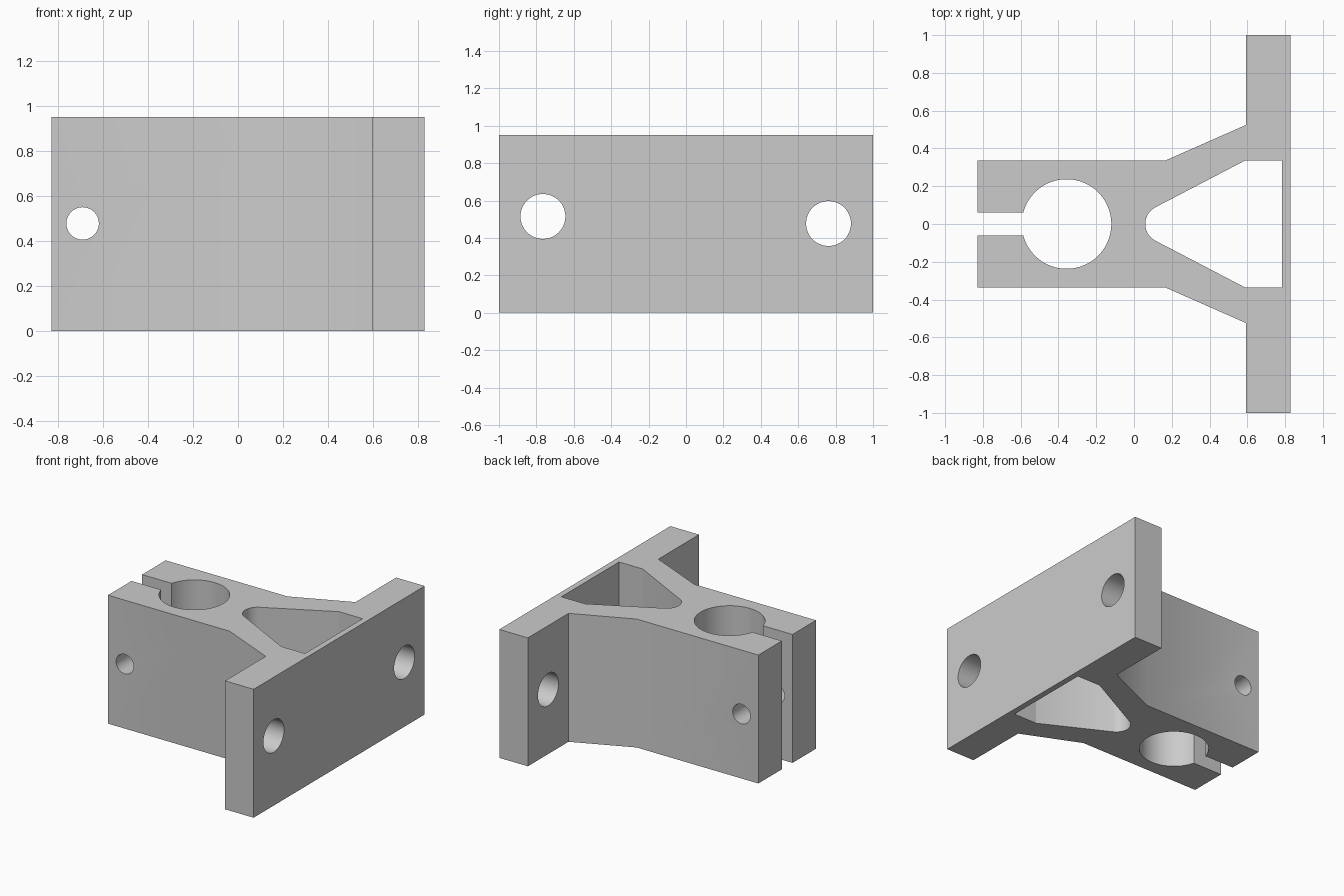
import bpy, bmesh
from math import sin, cos, pi, radians, atan2, asin
from mathutils import Matrix

cube = bpy.data.objects.get("Cube")
if cube:
    bpy.data.objects.remove(cube, do_unlink=True)

H = 0.95                      # height of the bracket
grey = bpy.data.materials.new("light grey")
grey.use_nodes = True
colour = (0.6, 0.6, 0.6, 1)
grey.diffuse_color = colour
grey.node_tree.nodes["Principled BSDF"].inputs["Base Color"].default_value = colour


def finish(name, bm):
    bmesh.ops.recalc_face_normals(bm, faces=bm.faces)
    mesh = bpy.data.meshes.new(name)
    bm.to_mesh(mesh)
    bm.free()
    mesh.materials.append(grey)
    obj = bpy.data.objects.new(name, mesh)
    bpy.context.collection.objects.link(obj)
    return obj


def prism(name, outline, z0, z1):
    bm = bmesh.new()
    face = bm.faces.new([bm.verts.new((x, y, z0)) for x, y in outline])
    new = bmesh.ops.extrude_face_region(bm, geom=[face])["geom"]
    verts = [v for v in new if isinstance(v, bmesh.types.BMVert)]
    bmesh.ops.translate(bm, verts=verts, vec=(0, 0, z1 - z0))
    return finish(name, bm)


def drill(name, centre, radius, depth, axis):
    bm = bmesh.new()
    turn = Matrix.Rotation(pi / 2, 4, "Y" if axis == "X" else "X")
    bmesh.ops.create_cone(bm, cap_ends=True, segments=64, radius1=radius, radius2=radius,
                          depth=depth, matrix=Matrix.Translation(centre) @ turn)
    return finish(name, bm)


def arc(cx, r, a0, a1, n):
    return [(cx + r * cos(a0 + (a1 - a0) * i / n), r * sin(a0 + (a1 - a0) * i / n))
            for i in range(n + 1)]


def mirrored(half):
    """Close a half outline (y > 0) with its reflection."""
    return half + [(x, -y) for x, y in reversed(half) if abs(y) > 1e-5]


# Bracket outline: flange, flared web, clamp arm, slot and round bore
bore_r, slot = 0.237, 0.062
half = [(0.828, 1), (0.594, 1), (0.594, 0.525), (0.168, 0.337), (-0.828, 0.337), (-0.828, slot)]
half += arc(-0.357, bore_r, pi - asin(slot / bore_r), 0, 36)
bracket = prism("clamp_bracket", mirrored(half), 0, H)

# Triangular window with a rounded nose
slope = atan2(0.255, 0.475)
nose_r = 0.1
nose = arc(0.06 + nose_r, nose_r, pi / 2 + slope, pi, 12)
window = prism("window_cutter", mirrored([(0.784, 0.337), (0.59, 0.337)] + nose), -0.1, H + 0.1)

# Mounting holes through the flange, bolt hole through the clamp arms
cutters = [window,
           drill("flange_hole_front_cutter", (0.71, -0.765, 0.515), 0.12, 0.5, "X"),
           drill("flange_hole_back_cutter", (0.71, 0.762, 0.477), 0.12, 0.5, "X"),
           drill("bolt_hole_cutter", (-0.69, 0, 0.477), 0.072, 1, "Y")]

bpy.context.view_layer.objects.active = bracket
for cutter in cutters:
    mod = bracket.modifiers.new(cutter.name, "BOOLEAN")
    mod.operation = "DIFFERENCE"
    mod.solver = "EXACT"
    mod.object = cutter
    bpy.ops.object.modifier_apply(modifier=mod.name)
for cutter in cutters:
    bpy.data.objects.remove(cutter, do_unlink=True)

# Smooth the bores, keep the corners crisp
bpy.ops.object.select_all(action="DESELECT")
bracket.select_set(True)
bpy.ops.object.shade_smooth_by_angle(angle=radians(30))
